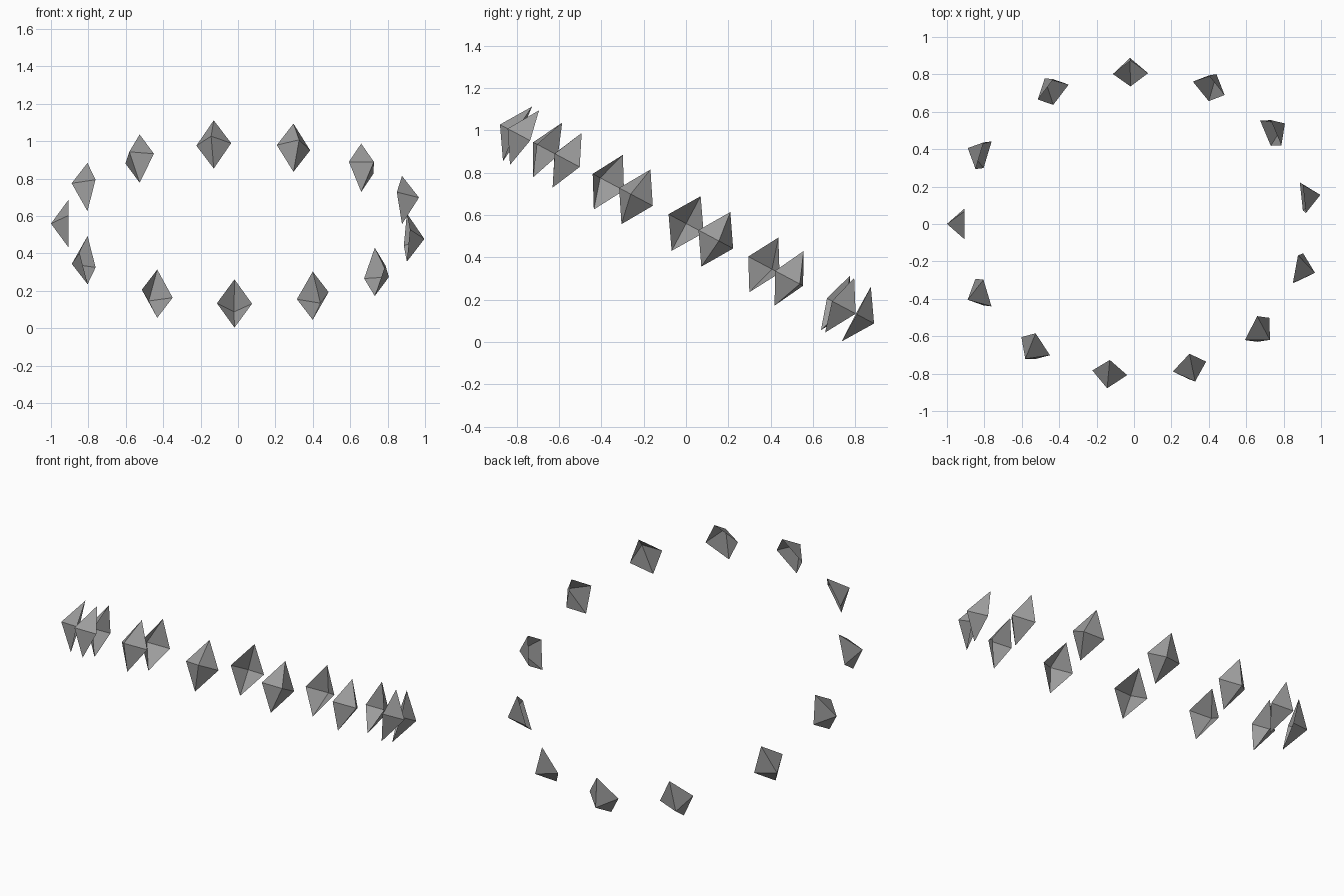
import bpy
from math import radians
from mathutils import Matrix, Vector

if "Cube" in bpy.data.objects:
    bpy.data.objects.remove(bpy.data.objects["Cube"])

COUNT = 13
START, STEP = radians(152.8), radians(27.16)   # leaves one wider gap
RING_R = 0.911
HALF_H, HALF_W, DEPTH = 0.146, 0.094, 0.095    # gem half height, half width, depth
RING = Matrix.Translation((0.006, 0, 0.56)) @ Matrix.Rotation(radians(-28), 4, 'X')

# Dark grey gem colour
grey = bpy.data.materials.new("dark_grey")
grey.diffuse_color = (0.33, 0.33, 0.33, 1)
grey.use_nodes = True
grey.node_tree.nodes["Principled BSDF"].inputs["Base Color"].default_value = grey.diffuse_color


def gem(index):
    """Outward-pointing open half octahedron, upright along the ring axis."""
    a = START + index * STEP
    place = RING @ Matrix.Rotation(a, 4, 'Z') @ Matrix.Translation((RING_R, 0, 0))
    corners = [(0, 0, HALF_H), (0, 0, -HALF_H), (DEPTH, 0, 0),
               (0, HALF_W, 0), (0, -HALF_W, 0)]
    faces = [(0, 2, 3), (0, 4, 2), (1, 3, 2), (1, 2, 4)]
    mesh = bpy.data.meshes.new("ring_gem")
    mesh.from_pydata([place @ Vector(c) for c in corners], [], faces)
    mesh.materials.append(grey)
    obj = bpy.data.objects.new(f"ring_gem_{index + 1}", mesh)
    bpy.context.collection.objects.link(obj)


# Tilted ring of gems
for i in range(COUNT):
    gem(i)
